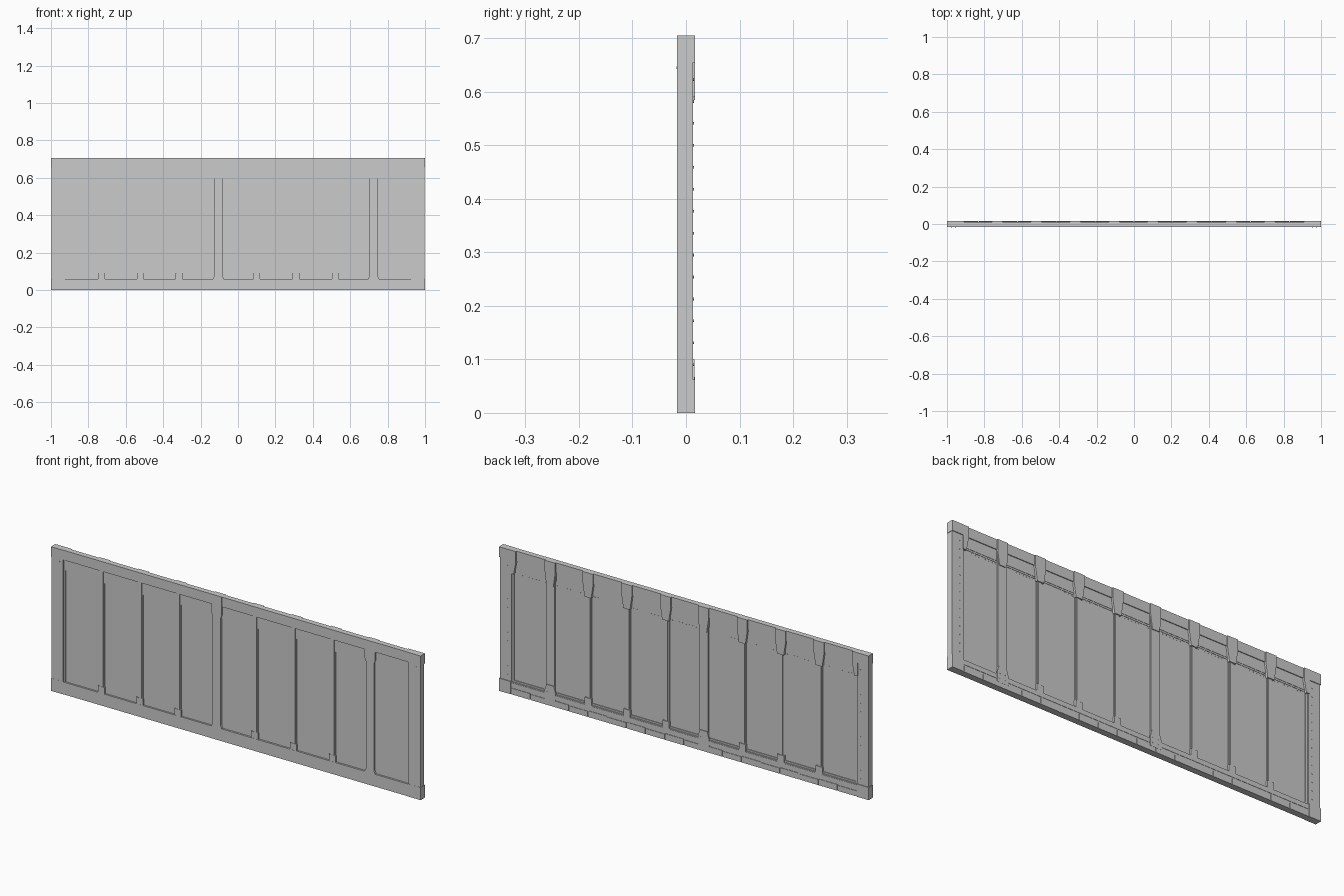
import bpy, bmesh, math
from mathutils import Matrix

if "Cube" in bpy.data.objects:
    bpy.data.objects.remove(bpy.data.objects["Cube"])

H = 0.705          # overall height
F, B = -0.017, 0.017   # outermost front and back faces
PF, PB = -0.007, 0.004  # sheet panel faces
NARROW = [-0.73, -0.522, -0.315, 0.10, 0.31, 0.52]
WIDE = [-0.105, 0.725]
POSTS = sorted(NARROW + WIDE)


def finish(name, bm):
    bmesh.ops.recalc_face_normals(bm, faces=bm.faces)
    me = bpy.data.meshes.new(name)
    bm.to_mesh(me)
    bm.free()
    ob = bpy.data.objects.new(name, me)
    bpy.context.collection.objects.link(ob)
    return ob


def add_prism(bm, pts, y0, y1):
    """Extrude an x-z outline from y0 to y1."""
    f = bm.faces.new([bm.verts.new((x, y0, z)) for x, z in pts])
    r = bmesh.ops.extrude_face_region(bm, geom=[f])
    vs = [v for v in r["geom"] if isinstance(v, bmesh.types.BMVert)]
    bmesh.ops.translate(bm, verts=vs, vec=(0, y1 - y0, 0))


def add_box(bm, x0, x1, y0, y1, z0, z1):
    add_prism(bm, [(x0, z0), (x1, z0), (x1, z1), (x0, z1)], y0, y1)


def boxes(name, items):
    bm = bmesh.new()
    for it in items:
        add_box(bm, *it)
    return finish(name, bm)


def mirrored(cx, half):
    """Close a symmetric outline given as (half width, z) going upwards."""
    return [(cx + w, z) for w, z in half] + [(cx - w, z) for w, z in reversed(half)]


# sheet panel and the raised strip across its top on both faces
boxes("sheet_panel", [(-0.95, 0.95, PF, PB, 0.03, 0.68)])
boxes("upper_strip", [(-0.95, 0.95, -0.0105, 0.007, 0.605, 0.67)])
boxes("strip_bead", [(-0.93, 0.93, -0.009, 0.0055, 0.597, 0.605)])

# main rails
boxes("bottom_rail", [(-0.998, 0.998, -0.0155, 0.013, 0.0, 0.06)])
boxes("top_rail", [(-0.998, 0.998, -0.0155, 0.011, 0.657, H)])
boxes("bottom_rail_flange", [(-0.93, 0.93, PB, 0.008, 0.06, 0.068)])

# end posts with corner blocks
ends, corners, lips = [], [], []
for s in (-1, 1):
    a, b = sorted((s * 0.998, s * 0.935))
    ends.append((a, b, -0.0165, 0.0135, 0.0, H))
    a, b = sorted((s, s * 0.937))
    corners += [(a, b, F, B, 0.0, 0.062), (a, b, F, B, 0.655, H)]
    a, b = sorted((s * 0.937, s * 0.925))
    lips.append((a, b, -0.011, 0.008, 0.06, 0.66))
boxes("end_posts", ends)
boxes("corner_blocks", corners)
boxes("end_post_lips", lips)

# narrow posts: flange, raised web and a widened foot on both faces
web, flange, feet = [], [], []
for x in NARROW:
    flange.append((x - 0.015, x + 0.015, -0.0105, 0.0075, 0.055, 0.66))
    web.append((x - 0.009, x + 0.009, -0.0145, 0.0115, 0.055, 0.66))
    feet.append((x - 0.018, x + 0.018, -0.0152, 0.0145, 0.045, 0.092))
boxes("narrow_post_flanges", flange)
boxes("narrow_post_webs", web)
boxes("narrow_post_feet", feet)

# wide posts flush with the rails, flared at head and foot
bm = bmesh.new()
for x in WIDE:
    add_prism(bm, mirrored(x, [(0.028, 0.0), (0.028, 0.062), (0.022, 0.075),
                               (0.022, 0.6), (0.028, 0.615), (0.028, H)]), -0.0162, 0.0125)
    add_prism(bm, mirrored(x, [(0.03, 0.022), (0.03, 0.068), (0.02, 0.1)]), 0.01, 0.016)
finish("wide_posts", bm)

# tapered gussets at the head of every post on the back
bm = bmesh.new()
for x in POSTS:
    add_prism(bm, mirrored(x, [(0.018, 0.585), (0.028, 0.65), (0.028, H)]), PB, 0.0165)
for s in (-1, 1):
    add_prism(bm, [(s * 0.94, 0.59), (s * 0.922, 0.59), (s * 0.91, 0.65),
                   (s * 0.91, H), (s * 0.94, H)], PB, 0.0165)
finish("head_gussets", bm)

# row of short cladding blocks along the back foot, with a rail above
blocks = []
n = 18
step = 1.87 / n
for i in range(n):
    x = -0.935 + i * step
    top = 0.030 if i % 2 else 0.027
    blocks.append((x + 0.002, x + step - 0.002, 0.01, 0.0155, 0.0, top))
boxes("foot_blocks", blocks)
boxes("foot_rail", [(-0.935, 0.935, 0.01, 0.0145, 0.036, 0.056)])

# joint plates on the front rails
boxes("rail_plates", [(-0.133, 0.695, -0.016, -0.014, 0.0, 0.06),
                      (0.75, 0.94, -0.016, -0.014, 0.0, 0.06),
                      (0.08, 0.695, -0.016, -0.014, 0.657, H)])

# rivets
bm = bmesh.new()


def rivet(x, y, z, r=0.0025):
    m = Matrix.Translation((x, y, z)) @ Matrix.Rotation(math.pi / 2, 4, 'X')
    bmesh.ops.create_cone(bm, cap_ends=True, segments=6, radius1=r, radius2=r,
                          depth=0.0024, matrix=m)


for s in (-1, 1):
    for i in range(14):
        rivet(s * 0.955, 0.0136, 0.09 + i * 0.041)
    for dx in (0.955, 0.975):
        rivet(s * dx, -0.0164, 0.645)
edges = [-0.93] + POSTS + [0.93]
for a, b in zip(edges, edges[1:]):
    for i in range(9):
        rivet(a + 0.03 + (b - a - 0.06) * i / 8, PB, 0.59, 0.002)
for x in WIDE:
    for dx in (-0.015, 0.015):
        rivet(x + dx, 0.0158, 0.04)
        rivet(x + dx, 0.0158, 0.065)
finish("rivets", bm)
